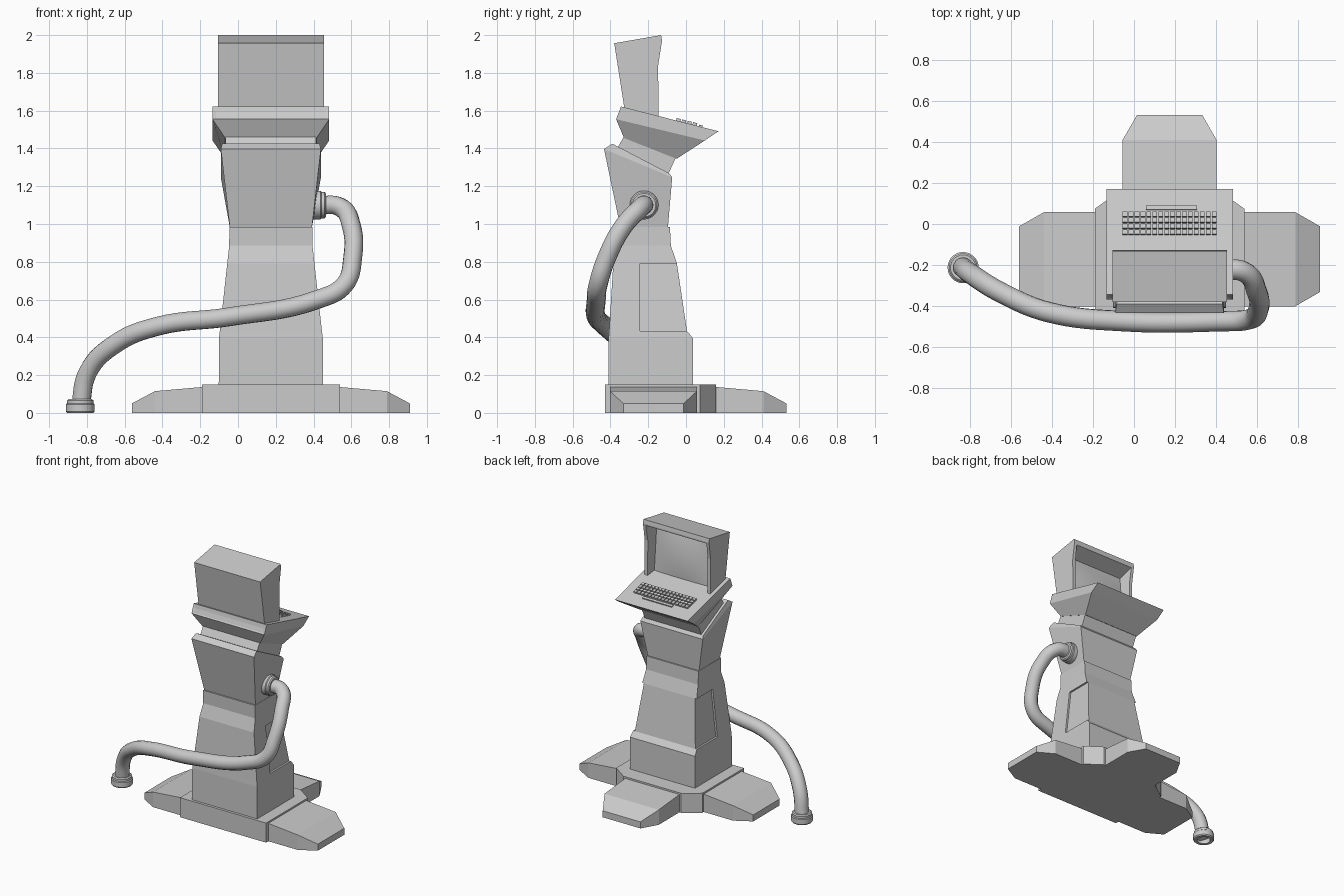
import bpy, bmesh, math
from mathutils import Matrix, Vector

if "Cube" in bpy.data.objects:
    bpy.data.objects.remove(bpy.data.objects["Cube"])

XC = 0.174          # centre line of the pedestal
SLOPE = 0.253       # tilt of the keyboard tray


def finish(name, bm):
    bmesh.ops.recalc_face_normals(bm, faces=bm.faces)
    me = bpy.data.meshes.new(name)
    bm.to_mesh(me)
    bm.free()
    ob = bpy.data.objects.new(name, me)
    bpy.context.collection.objects.link(ob)
    return ob


def loft_bm(rings):
    bm = bmesh.new()
    vs = [[bm.verts.new(p) for p in r] for r in rings]
    n = len(vs[0])
    for a, b in zip(vs, vs[1:]):
        for i in range(n):
            j = (i + 1) % n
            bm.faces.new((a[i], a[j], b[j], b[i]))
    bm.faces.new(vs[0])
    bm.faces.new(vs[-1])
    return bm


def loft(name, rings):
    return finish(name, loft_bm(rings))


def section(hw, yf, zf, yb, zb):
    """Four-cornered slice: half width, front y/z, back y/z."""
    return [(XC - hw, yf, zf), (XC + hw, yf, zf), (XC + hw, yb, zb), (XC - hw, yb, zb)]


def select(ob):
    bpy.ops.object.select_all(action='DESELECT')
    ob.select_set(True)
    bpy.context.view_layer.objects.active = ob


def cut(ob, cutter):
    m = ob.modifiers.new("cut", 'BOOLEAN')
    m.operation, m.solver, m.object = 'DIFFERENCE', 'EXACT', cutter
    select(ob)
    bpy.ops.object.modifier_apply(modifier=m.name)
    bpy.data.objects.remove(cutter)


def smooth(ob):
    select(ob)
    bpy.ops.object.shade_smooth_by_angle(angle=math.radians(35))


def lathe(name, profile, matrix, steps=28):
    """Revolve a closed (radius, height) profile into a ring."""
    bm = bmesh.new()
    vs = [[bm.verts.new(matrix @ Vector((r * math.cos(t), r * math.sin(t), h))) for r, h in profile]
          for t in (2 * math.pi * k / steps for k in range(steps))]
    n = len(profile)
    for k in range(steps):
        a, b = vs[k], vs[(k + 1) % steps]
        for i in range(n):
            j = (i + 1) % n
            bm.faces.new((a[i], b[i], b[j], a[j]))
    ob = finish(name, bm)
    smooth(ob)
    return ob


# base plate with two clipped back corners
plan = [(-.365, -.43), (.365, -.43), (.365, .075), (.245, .16), (-.245, .16), (-.365, .075)]
loft("base_plate", [[(XC + x, y, z) for x, y in plan] for z in (0, .15)])

# three feet, each running outward from the base plate
foot = [(.0, .23, .137), (.25, .23, .115), (.372, .16, .05)]   # distance, half width, height


def make_foot(name, place):
    rings = []
    for d, w, h in [(-.1, .23, .14)] + foot:
        rings.append([place(d, s * w, z) for s, z in ((-1, 0), (1, 0), (1, h), (-1, h))])
    loft(name, rings)


for side, label in ((-1, "left"), (1, "right")):
    make_foot(label + "_foot", lambda d, w, z, s=side: (XC + s * (.364 + d), -.172 + w, z))
make_foot("back_foot", lambda d, w, z: (XC + w, .16 + d, z))

# lower column
cols = [(.276, -.41, .037, .14), (.275, -.41, .037, .395), (.2702, -.407, .005, .434),
        (.231, -.385, -.048, .79), (.2205, -.355, -.08, .885), (.22, -.358, -.085, .985)]
column = loft("lower_column", [section(w, a, z, b, z) for w, a, b, z in cols])

# recessed side panels
for s in (-1, 1):
    rings = []
    for z, w in ((.434, .2702), (.79, .231)):
        rings.append([(XC + s * x, y, z) for x, y in
                      ((w - .014, -.243), (.4, -.243), (.4, .2), (w - .014, .2))])
    cut(column, loft("panel_cutter", rings))

# flared upper column with chamfered rim
loft("upper_column", [section(.217, -.347, .98, -.096, .98),
                      section(.265, -.434, 1.397, -.073, 1.247),
                      section(.258, -.39, 1.425, -.088, 1.268)])
loft("tray_neck", [section(.24, -.37, 1.39, -.10, 1.25),
                   section(.24, -.325, 1.47, -.05, 1.36)])

# keyboard tray with a sunken top
bm = loft_bm([section(.242, -.328, 1.455, -.05, 1.345),
              section(.309, -.37, 1.555, .10, 1.442),
              section(.309, -.344, 1.622, .172, 1.491)])
bm.normal_update()
top = max(bm.faces, key=lambda f: f.calc_center_median().z)
bmesh.ops.inset_region(bm, faces=[top], thickness=.027)
bmesh.ops.translate(bm, verts=top.verts, vec=(0, 0, -.012))
finish("keyboard_tray", bm)

# keys and space bar, tilted with the tray
bm = bmesh.new()
tilt = Matrix.Rotation(-math.atan(SLOPE), 4, 'X')


def key(x, y, w, d, h):
    z = 1.615 - SLOPE * (y + .344)
    m = Matrix.Translation((x, y, z)) @ tilt @ Matrix.Diagonal((w, d, h, 1))
    bmesh.ops.create_cube(bm, size=1, matrix=m)


for row in range(4):
    for c in range(16):
        key(XC + (c - 7.5) * .029, -.043 + row * .029, .023, .023, .04)
key(XC + .01, .076, .25, .02, .03)
finish("keys", bm)

# monitor housing
side = [(-.322, 1.585), (-.38, 1.957), (-.132, 2.0), (-.127, 1.97), (-.148, 1.836), (-.144, 1.545)]
monitor = loft("monitor_housing", [[(XC + s * .28, y, z) for y, z in side] for s in (-1, 1)])


def opening(hw, yb, zb, yt, zt):
    return [(XC - hw, yb, zb), (XC + hw, yb, zb), (XC + hw, yt, zt), (XC - hw, yt, zt)]


cut(monitor, loft("screen_cutter", [opening(.243, -.205, 1.5, -.24, 1.91),
                                    opening(.262, -.09, 1.5, -.09, 1.975)]))

# bulging screen glass
bm = bmesh.new()
bmesh.ops.create_grid(bm, x_segments=10, y_segments=10, size=1)
for v in bm.verts:
    u, t = v.co.x, v.co.y
    z = 1.735 + .17 * t
    y = -.205 - .0854 * (z - 1.5) + .002 + .016 * (1 - u * u) * (1 - t * t)
    v.co = (XC + .24 * u, y, z)
screen = finish("screen", bm)
smooth(screen)

# hose
path = [(.42, -.222, 1.10), (.54, -.235, 1.09), (.60, -.33, .99), (.607, -.42, .82),
        (.565, -.465, .68), (.42, -.475, .60), (-.05, -.475, .508), (-.42, -.43, .46),
        (-.65, -.335, .365), (-.795, -.245, .215), (-.835, -.213, .03)]
cu = bpy.data.curves.new("hose", 'CURVE')
cu.dimensions = '3D'
cu.bevel_depth, cu.bevel_resolution, cu.resolution_u = .05, 5, 8
cu.use_fill_caps = True
sp = cu.splines.new('BEZIER')
sp.bezier_points.add(len(path) - 1)
for p, co in zip(sp.bezier_points, path):
    p.co = co
    p.handle_left_type = p.handle_right_type = 'AUTO'
hose = bpy.data.objects.new("hose", cu)
bpy.context.collection.objects.link(hose)
select(hose)
bpy.ops.object.convert(target='MESH')
smooth(bpy.context.view_layer.objects.active)

# hose collars: open floor end, and socket on the column side
collar = [(.048, 0), (.070, 0), (.076, .008), (.076, .045), (.070, .05), (.070, .066),
          (.062, .073), (.048, .073)]
lathe("floor_collar", collar, Matrix.Translation((-.835, -.213, 0)))
lathe("column_collar", collar, Matrix.Translation((.392, -.222, 1.10)) @ Matrix.Rotation(math.pi / 2, 4, 'Y'))
